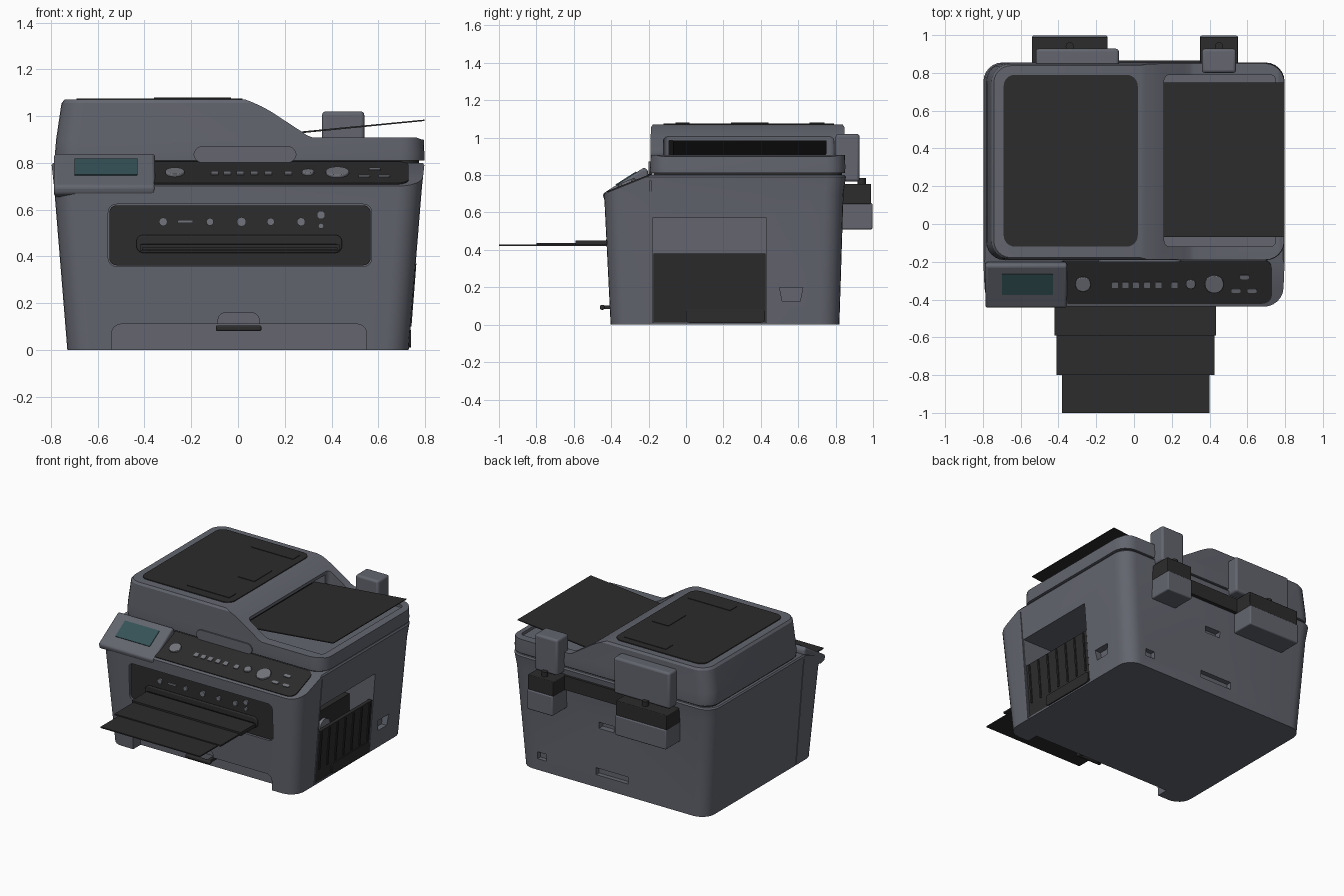
import bpy, bmesh, math
from mathutils import Matrix

if "Cube" in bpy.data.objects:
    bpy.data.objects.remove(bpy.data.objects["Cube"])

def material(name, rgb):
    m = bpy.data.materials.new(name)
    m.diffuse_color = (*rgb, 1)
    m.use_nodes = True
    m.node_tree.nodes["Principled BSDF"].inputs["Base Color"].default_value = m.diffuse_color
    return m

GREY = material("slate grey plastic", (0.125, 0.131, 0.158))
DARK = material("charcoal plastic", (0.025, 0.025, 0.025))
BLACK = material("black opening", (0.006, 0.006, 0.006))
BUTTON = material("button grey", (0.17, 0.175, 0.2))
SCREEN = material("teal screen", (0.035, 0.085, 0.095))

# Local frames: profiles are drawn in local XY and extruded along local Z
TOP = Matrix.Identity(4)
FRONT = Matrix.Rotation(math.pi / 2, 4, 'X')                       # (x, z), depth = -y
SIDE = Matrix(((0, 0, 1, 0), (1, 0, 0, 0), (0, 1, 0, 0), (0, 0, 0, 1)))  # (y, z), depth = x

def slope(y, z, angle):
    return Matrix.Translation((0, y, z)) @ Matrix.Rotation(angle, 4, 'X')

def rr(x0, x1, y0, y1, r=0.0, n=6):
    """Rounded rectangle outline."""
    if r <= 0:
        return [(x0, y0), (x1, y0), (x1, y1), (x0, y1)]
    pts = []
    for k, (cx, cy) in enumerate([(x1 - r, y1 - r), (x0 + r, y1 - r), (x0 + r, y0 + r), (x1 - r, y0 + r)]):
        for i in range(n + 1):
            a = (k + i / n) * math.pi / 2
            pts.append((cx + r * math.cos(a), cy + r * math.sin(a)))
    return pts

def disc(x, y, r, n=24):
    return [(x + r * math.cos(2 * math.pi * i / n), y + r * math.sin(2 * math.pi * i / n)) for i in range(n)]

def loft(name, rings, mat, frame=TOP, bevel=0):
    """Skin a stack of outlines, each given as (points, depth)."""
    bm = bmesh.new()
    loops = [[bm.verts.new(frame @ Matrix.Translation((x, y, d)).translation) for x, y in pts] for pts, d in rings]
    n = len(loops[0])
    for a, b in zip(loops, loops[1:]):
        for i in range(n):
            bm.faces.new((a[i], a[(i + 1) % n], b[(i + 1) % n], b[i]))
    bm.faces.new(loops[0][::-1])
    bm.faces.new(loops[-1])
    bmesh.ops.recalc_face_normals(bm, faces=bm.faces)
    me = bpy.data.meshes.new(name)
    bm.to_mesh(me)
    bm.free()
    me.materials.append(mat)
    ob = bpy.data.objects.new(name, me)
    bpy.context.collection.objects.link(ob)
    if bevel:
        mod = ob.modifiers.new("soft edges", 'BEVEL')
        mod.width, mod.segments, mod.limit_method = bevel, 3, 'ANGLE'
    return ob

def prism(name, pts, d0, d1, mat, frame=TOP, bevel=0):
    return loft(name, [(pts, d0), (pts, d1)], mat, frame, bevel)

def box(name, x0, x1, y0, y1, z0, z1, mat, bevel=0):
    return prism(name, rr(x0, x1, y0, y1), z0, z1, mat, TOP, bevel)

def cut(ob, cutter):
    mod = ob.modifiers.new("cut", 'BOOLEAN')
    mod.operation, mod.solver, mod.object = 'DIFFERENCE', 'EXACT', cutter
    bpy.context.view_layer.objects.active = ob
    bpy.ops.object.modifier_apply(modifier=mod.name)
    bpy.data.objects.remove(cutter)

# Main body, slightly wider at the top, with a sloped control deck
body = loft("body", [(rr(-.73, .73, -.403, .82, .10), 0),
                     (rr(-.787, .787, -.438, .842, .10), .70),
                     (rr(-.797, .797, -.443, .855, .10), .79),
                     (rr(-.79, .79, -.44, .848, .095), .80)], GREY)
cut(body, prism("cutter", [(-.6, .636), (-.19, .80), (-.19, 1), (-.6, 1)], -1, 1, GREY, SIDE))
cut(body, prism("cutter", rr(-.54, .55, -.1, .11, .04), .32, .6, GREY, FRONT))     # drawer arch
cut(body, prism("cutter", rr(-.085, .09, .05, .158, .03), .385, .6, GREY, FRONT))  # finger notch
cut(body, prism("cutter", rr(-.555, .572, .357, .623, .035), .40, .6, GREY, FRONT))
cut(body, box("cutter", .50, .9, -.18, .43, .012, .57, GREY))                      # side bay
cut(body, prism("cutter", [(.50, .20), (.515, .125), (.61, .125), (.625, .20)], .70, .9, GREY, SIDE))
for x0, x1, z0, z1 in [(-.12, .13, .09, .14), (.52, .59, .08, .13), (-.02, .10, .43, .475)]:
    cut(body, box("cutter", x0, x1, .79, .95, z0, z1, GREY))                       # rear ports
for s in (-1, 1):                                                                  # side seams
    cut(body, prism("cutter", [(s * .722, -.01), (s * .785, .77), (s * .9, .77), (s * .9, -.01)],
                    .186, .192, GREY, FRONT))

# Scanner lid with the document feeder hump
prism("lid_gap", rr(-.77, .775, -.175, .835, .08), .79, .82, DARK)
lid = loft("scanner_lid", [(rr(-.78, .797, -.19, .85, .10), .81), (rr(-.783, .797, -.192, .852, .10), .84),
                           (rr(-.778, .795, -.19, .85, .10), .90), (rr(-.755, .795, -.188, .848, .10), 1.055),
                           (rr(-.742, .785, -.178, .838, .09), 1.07)], GREY)
cut(lid, prism("cutter", [(.02, 1.075), (.06, 1.06), (.10, 1.042), (.14, 1.02), (.27, .935), (.295, .918), (.32, .908),
                          (.765, .908), (.785, .90), (.9, .885), (.9, 1.2), (.02, 1.2)], -1, 1, GREY, FRONT))
cut(lid, prism("cutter", rr(.16, .75, -.12, .79, .03), .888, 1.2, GREY))
cut(lid, box("cutter", .05, .30, -.09, .745, .895, .985, GREY))
box("feeder_opening", .05, .06, -.09, .745, .89, .985, BLACK)
prism("lid_handle", rr(-.19, .25, .80, .872, .04), .18, .20, GREY, FRONT)
prism("feeder_sheet_tray", [(.08, .908), (.797, .979), (.797, .985), (.08, .916)], -.75, .07, DARK, FRONT)
prism("feeder_cover", rr(-.69, .02, -.12, .79, .06), 1.06, 1.076, DARK)
for i, (x0, x1, y0, y1) in enumerate([(-.36, -.03, .66, .74), (-.36, -.03, -.055, .02), (-.17, -.04, .24, .44)]):
    box(f"feeder_cover_detail_{i}", x0, x1, y0, y1, 1.07, 1.08, DARK)

# Control deck: dark panel and buttons lying on the slope
A = math.atan2(.10, .25)
DECK = slope(-.44, .70, A)
def deck_v(y):
    return (y + .44) / math.cos(A)
prism("control_panel", rr(-.40, .73, deck_v(-.42), deck_v(-.188), .05), -.005, .006, DARK, DECK)
for i, (x, y, r) in enumerate([(-.27, -.315, .041), (.30, -.315, .026), (.425, -.315, .05)]):
    prism(f"round_button_{i}", disc(x, deck_v(y), r), 0, .018, BUTTON, DECK, .004)
for i, x in enumerate([-.10, -.045, .01, .07, .13, .215]):
    v = deck_v(-.32)
    prism(f"square_button_{i}", rr(x - .016, x + .016, v - .016, v + .016, .004), 0, .012, BUTTON, DECK)
for i, (x, y) in enumerate([(.54, -.35), (.585, -.278), (.625, -.35)]):
    v = deck_v(y)
    prism(f"oval_button_{i}", rr(x - .025, x + .025, v - .011, v + .011, .01), 0, .012, BUTTON, DECK)

# Raised display pod
pod = prism("display_pod", [(-.40, .655), (-.437, .665), (-.446, .70), (-.222, .842), (-.203, .825), (-.195, .70)],
            -.787, -.355, GREY, SIDE, .018)
B = math.atan2(.142, .224)
POD = slope(-.446, .70, B)
prism("display_screen", rr(-.70, -.43, .085, .215, .006), -.003, .005, SCREEN, POD)

# Front panel with paper slot, indicator buttons and extending output tray
prism("front_panel", rr(-.55, .567, .362, .618, .03), .38, .412, DARK, FRONT)
prism("slot_frame", rr(-.435, .445, .415, .492, .03), .40, .425, DARK, FRONT, .006)
prism("paper_slot", rr(-.415, .425, .428, .455, .006), .42, .428, BLACK, FRONT)
for i, (x, z, r) in enumerate([(-.32, .548, .018), (-.12, .548, .016), (.015, .548, .02), (.14, .548, .016),
                               (.27, .548, .018), (.355, .577, .018), (.355, .53, .012)]):
    prism(f"front_button_{i}", disc(x, z, r, 16), .40, .424, BUTTON, FRONT)
prism("front_indicator_bar", rr(-.258, -.192, .542, .555, .005), .40, .42, BUTTON, FRONT)
for i, (x0, x1, y, z0, z1) in enumerate([(-.42, .435, -.59, .425, .45), (-.41, .425, -.80, .427, .438),
                                         (-.38, .40, -1.0, .422, .43)]):
    box(f"output_tray_{i}", x0, x1, y, -.40, z0, z1, DARK)

# Drawer pull
box("drawer_pull_bar", -.095, .10, -.46, -.435, .08, .105, DARK, .008)
for i, x in enumerate((-.085, .065)):
    box(f"drawer_pull_arm_{i}", x, x + .025, -.45, -.31, .083, .102, DARK)

# Side bay: fallen door, ribs, foot tray and the cartridge inside
prism("bay_door", [(.70, .012), (.727, .012), (.757, .38), (.73, .38)], -.425, .175, DARK, FRONT)
for i in range(7):
    y = -.15 + i * .09
    prism(f"bay_door_rib_{i}", [(.735, .10), (.742, .10), (.763, .37), (.75, .37)], -y - .012, -y, DARK, FRONT)
prism("bay_foot_tray", rr(0, .42, .01, .085, .02), .71, .74, DARK, SIDE)
box("cartridge_block", .49, .58, -.17, .42, .012, .38, DARK)
prism("cartridge_hub", disc(.12, .26, .06), .57, .60, BUTTON, SIDE)

# Rear hinges with the dark bar between them
box("rear_bar", -.14, .35, .78, .865, .65, .75, DARK)
for name, x0, x1, f0, f1 in [("large", -.54, -.14, -.52, -.08), ("small", .35, .55, .36, .54)]:
    box(f"{name}_hinge_base", x0, x1, .80, .997, .51, .65, GREY, .008)
    box(f"{name}_hinge_band", x0, x1, .80, .99, .645, .752, DARK, .005)
    box(f"{name}_hinge_flap", f0, f1, .80, .928, .765, 1.02, GREY, .015)
    xm = (x0 + x1) / 2
    prism(f"{name}_hinge_knob", disc(xm, .94, .022, 16), .745, .785, DARK)

# Smooth rounded surfaces, keep crisp edges
bpy.ops.object.select_all(action='SELECT')
bpy.context.view_layer.objects.active = body
bpy.ops.object.shade_smooth_by_angle(angle=math.radians(30))
